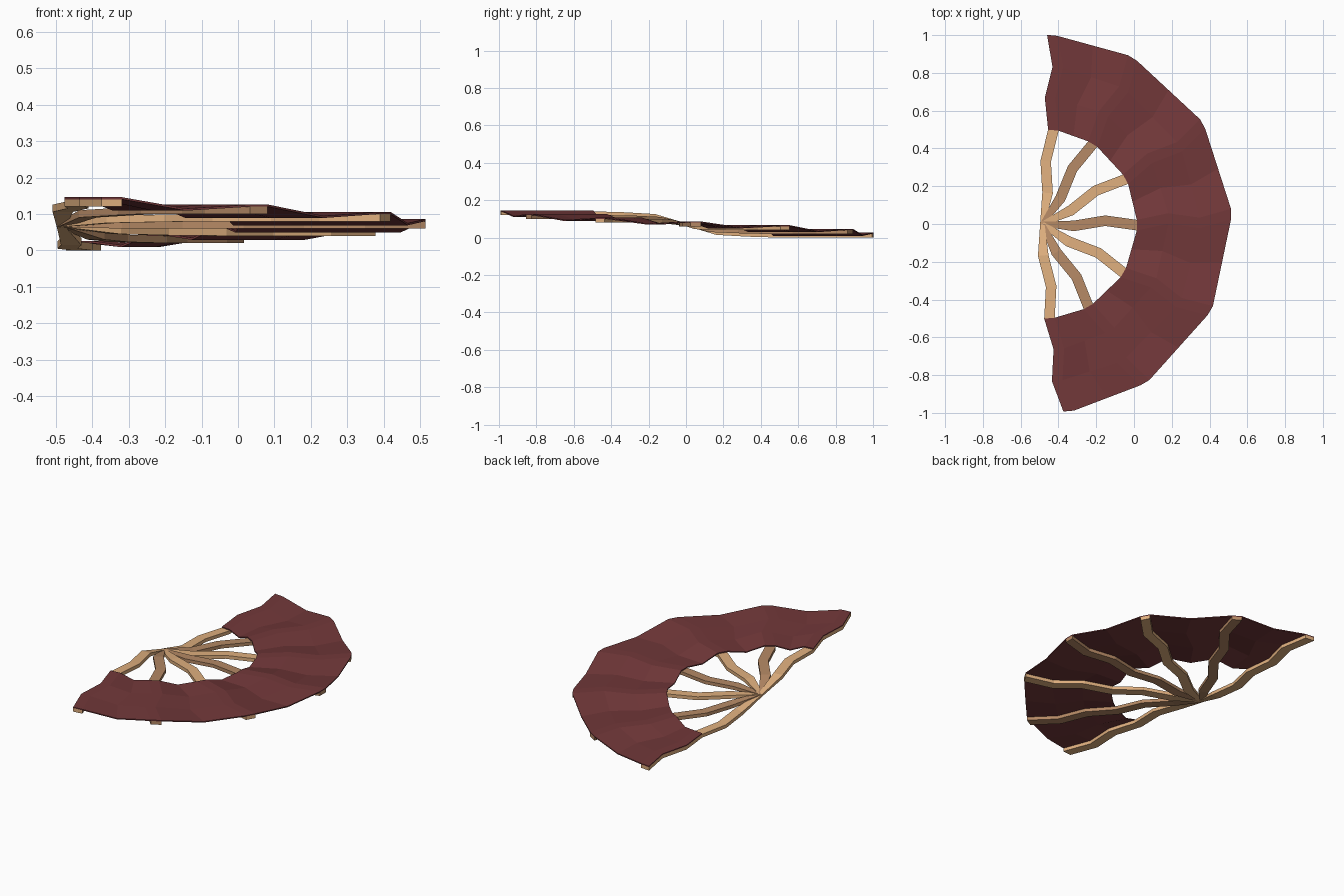
import bpy, bmesh
from math import radians, sin, cos
from mathutils import Vector

if "Cube" in bpy.data.objects:
    bpy.data.objects.remove(bpy.data.objects["Cube"])

PIVOT = Vector((-0.485, 0, 0.07))
ANGLES = [-85, -60.2, -30.3, 0, 29, 58.5, 84]       # rib directions, highest rib first
ZIGZAG = [0, -3.5, 3, -0.7, 2.5, 0.4, 3]            # angular wobble along each rib
LIFT = [0, 0.76, 0.92, 1, 1, 1, 1]                  # how fast the ribs spread in height
HALF_W = [0.012] + [0.028] * 6
HALF_D = [0.006] + [0.01] * 6


def material(name, rgb):
    m = bpy.data.materials.new(name)
    m.diffuse_color = (*rgb, 1)
    m.use_nodes = True
    m.node_tree.nodes["Principled BSDF"].inputs["Base Color"].default_value = m.diffuse_color
    return m


def make(name, bm, mat):
    bmesh.ops.recalc_face_normals(bm, faces=bm.faces[:])
    me = bpy.data.meshes.new(name)
    bm.to_mesh(me)
    bm.free()
    me.materials.append(mat)
    ob = bpy.data.objects.new(name, me)
    bpy.context.collection.objects.link(ob)
    return ob


def rib_point(i, k, side=0, up=0):
    """Point on rib i at station k, shifted sideways and up by half sizes."""
    base = radians(ANGLES[i])
    a = radians(ANGLES[i] + ZIGZAG[k])
    r = k / 6
    across = Vector((-sin(base), cos(base), 0))
    p = PIVOT + Vector((cos(a) * r, sin(a) * r, (0.06 - 0.02 * i) * LIFT[k]))
    return p + across * side * HALF_W[k] + Vector((0, 0, up * HALF_D[k]))


wood_light = material("light_wood", (0.74, 0.43, 0.21))
wood_dark = material("dark_wood", (0.46, 0.25, 0.13))
cloth = material("red_cloth", (0.17, 0.04, 0.042))

# Seven crooked ribs
for i in range(7):
    bm = bmesh.new()
    rings = [[bm.verts.new(rib_point(i, k, s, u))
              for s, u in ((-1, -1), (1, -1), (1, 1), (-1, 1))] for k in range(7)]
    for a, b in zip(rings, rings[1:]):
        for j in range(4):
            n = (j + 1) % 4
            bm.faces.new((a[j], a[n], b[n], b[j]))
    bm.faces.new(rings[0])
    bm.faces.new(rings[-1])
    make(f"rib_{i + 1}", bm, wood_dark if i % 2 else wood_light)

# Pleated leaf: flat on each rib, sagging to a valley between ribs
T = 0.006
columns = []
for i in range(7):
    columns.append([rib_point(i, k, -1, 1) for k in range(3, 7)])
    columns.append([rib_point(i, k, 1, 1) for k in range(3, 7)])
    if i < 6:
        columns.append([(rib_point(i, k, 1, 1) + rib_point(i + 1, k, -1, 1)) / 2
                        - Vector((0, 0, 0.021)) for k in range(3, 7)])
bm = bmesh.new()
top = [[bm.verts.new(p + Vector((0, 0, T))) for p in c] for c in columns]
low = [[bm.verts.new(p) for p in c] for c in columns]
n = len(columns)
for c in range(n - 1):
    for k in range(3):
        for g in (top, low):
            bm.faces.new((g[c][k], g[c][k + 1], g[c + 1][k + 1], g[c + 1][k]))
    for k in (0, 3):
        bm.faces.new((top[c][k], top[c + 1][k], low[c + 1][k], low[c][k]))
for c in (0, n - 1):
    for k in range(3):
        bm.faces.new((top[c][k], top[c][k + 1], low[c][k + 1], low[c][k]))
make("fan_leaf", bm, cloth)
